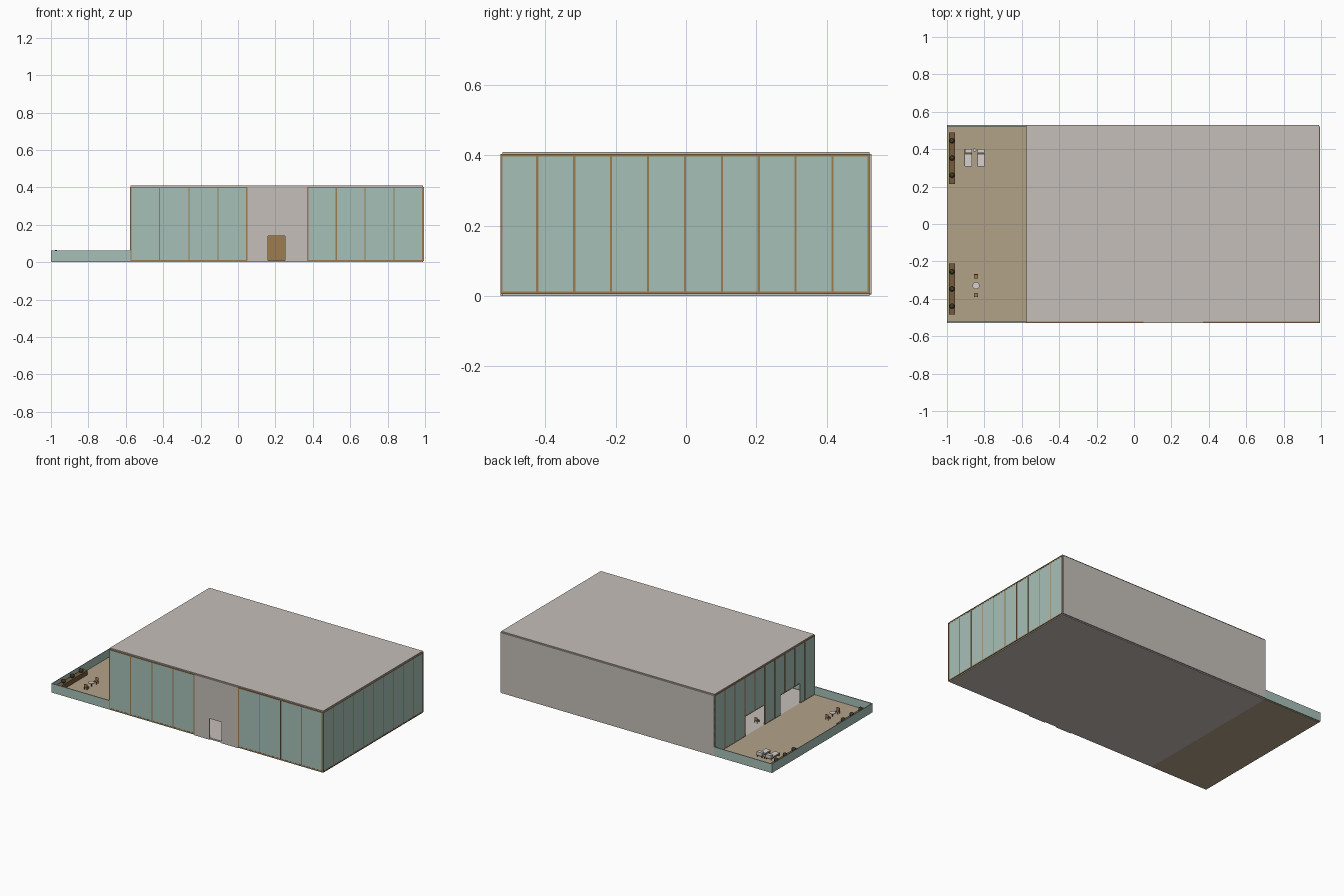
import bpy, bmesh
from mathutils import Matrix, Vector

cube = bpy.data.objects.get("Cube")
if cube:
    bpy.data.objects.remove(cube, do_unlink=True)


def material(name, rgb):
    m = bpy.data.materials.new(name)
    m.use_nodes = True
    color = (*rgb, 1)
    m.diffuse_color = color
    m.node_tree.nodes["Principled BSDF"].inputs["Base Color"].default_value = color
    return m


CONCRETE = material("warm grey concrete", (0.56, 0.52, 0.48))
GLASS = material("pale teal glass", (0.39, 0.53, 0.48))
DECKING = material("tan decking", (0.45, 0.36, 0.25))
WOOD = material("brown wood", (0.34, 0.20, 0.085))
DARK = material("dark brown planter", (0.18, 0.105, 0.05))
LEAF = material("dark foliage", (0.07, 0.06, 0.035))
WHITE = material("off white cushion", (0.66, 0.64, 0.61))


def finish(name, bm, mat):
    mesh = bpy.data.meshes.new(name)
    bm.to_mesh(mesh)
    bm.free()
    mesh.materials.append(mat)
    ob = bpy.data.objects.new(name, mesh)
    bpy.context.collection.objects.link(ob)
    return ob


def boxes(name, spans, mat):
    """One object from boxes given as (x0, x1, y0, y1, z0, z1)."""
    bm = bmesh.new()
    for x0, x1, y0, y1, z0, z1 in spans:
        mid = Vector((x0 + x1, y0 + y1, z0 + z1)) / 2
        size = Matrix.Diagonal((x1 - x0, y1 - y0, z1 - z0, 1))
        bmesh.ops.create_cube(bm, size=1, matrix=Matrix.Translation(mid) @ size)
    return finish(name, bm, mat)


def around(x, y, w, d, z0, z1):
    return (x - w / 2, x + w / 2, y - d / 2, y + d / 2, z0, z1)


# Main outline
LEFT, RIGHT, SIDE, OUT = -0.575, 0.99, 0.522, 0.528
LOW, HIGH, DOOR = 0.006, 0.403, 0.14


def glazing(name, axis, at, start, end, count, gaps=()):
    """Glass wall along an axis with mullions, rails and door gaps."""
    def span(a, b, z0, z1, half):
        if axis == "x":
            return (a, b, at - half, at + half, z0, z1)
        return (at - half, at + half, a, b, z0, z1)

    panes, edge = [], start
    for a, b in gaps:
        panes += [span(edge, a, LOW, HIGH, 0.002), span(a, b, DOOR, HIGH, 0.002)]
        edge = b
    panes.append(span(edge, end, LOW, HIGH, 0.002))
    boxes(name + "_glass", panes, GLASS)

    bars = [span(start, end, HIGH - 0.007, HIGH, 0.003)]
    edge = start
    for a, b in list(gaps) + [(end, end)]:
        bars.append(span(edge, a, LOW, LOW + 0.007, 0.003))
        edge = b
    for i in range(count + 1):
        p = start + (end - start) * i / count
        p = min(max(p, start + 0.003), end - 0.003)
        in_gap = any(a + 0.01 < p < b - 0.01 for a, b in gaps)
        bars.append(span(p - 0.003, p + 0.003, DOOR if in_gap else LOW, HIGH, 0.003))
    for a, b in gaps:
        bars.append(span(a, b, DOOR, DOOR + 0.005, 0.003))
    boxes(name + "_frame", bars, WOOD)


# Slabs and solid walls
boxes("floor_slab", [(LEFT, RIGHT, -SIDE, SIDE, 0, 0.01)], CONCRETE)
boxes("roof_slab", [(LEFT, RIGHT, -SIDE, SIDE, 0.4, 0.41)], CONCRETE)
boxes("back_wall", [(LEFT, RIGHT, SIDE, OUT, LOW, HIGH)], CONCRETE)
D0, D1 = 0.16, 0.25
E0, E1 = 0.05, 0.37
boxes("entrance_wall", [(E0, D0, -OUT, -SIDE, 0, HIGH), (D1, E1, -OUT, -SIDE, 0, HIGH),
                        (D0, D1, -OUT, -SIDE, DOOR, HIGH)], CONCRETE)
boxes("inner_partition", [(E0, E1, 0, 0.01, 0.01, 0.2)], WOOD)

# Glass walls
FRONT = -0.525
glazing("front_right", "x", FRONT, LEFT, E0, 4)
glazing("front_left", "x", FRONT, E1, RIGHT, 4)
glazing("left_side", "y", RIGHT + 0.002, -OUT, SIDE, 10)
glazing("terrace_side", "y", LEFT, -OUT, SIDE, 10, [(-0.37, -0.165), (0.0, 0.21)])

# Terrace with low glass balustrade
boxes("terrace_deck", [(-0.996, LEFT, -SIDE, SIDE, 0, 0.01)], DECKING)
RAIL = 0.063
boxes("balustrade", [(-1, -0.996, -OUT, OUT, 0.004, RAIL),
                     (-1, LEFT, -OUT, -SIDE, 0.004, RAIL),
                     (-1, LEFT, SIDE, OUT, 0.004, RAIL)], GLASS)

# Planters with three shrubs each
for label, y0, y1 in (("front", -0.485, -0.21), ("back", 0.215, 0.49)):
    boxes(label + "_planter", [(-0.99, -0.957, y0, y1, 0.01, 0.04)], DARK)
    bm = bmesh.new()
    for i in (-1, 0, 1):
        spot = Vector((-0.973, (y0 + y1) / 2 + i * 0.092, 0.052))
        bmesh.ops.create_icosphere(bm, subdivisions=2, radius=0.014,
                                   matrix=Matrix.Translation(spot))
    finish(label + "_shrubs", bm, LEAF)

# Sun loungers with raised backs
for label, x in (("right", -0.885), ("left", -0.818)):
    boxes(label + "_lounger_frame",
          [around(x, 0.355, 0.04, 0.09, 0.02, 0.024)] +
          [around(x + sx * 0.017, y, 0.004, 0.004, 0.01, 0.02)
           for sx in (-1, 1) for y in (0.315, 0.395)], DARK)
    boxes(label + "_lounger_cushion",
          [around(x, 0.34, 0.038, 0.065, 0.024, 0.029),
           around(x, 0.39, 0.038, 0.022, 0.024, 0.044)], WHITE)


def round_table(name, x, y, radius, height):
    for part, r, z0, z1, mat in (("top", radius, height - 0.004, height, WHITE),
                                 ("stem", 0.003, 0.01, height - 0.004, DARK)):
        bm = bmesh.new()
        bmesh.ops.create_cone(bm, cap_ends=True, segments=20, radius1=r, radius2=r,
                              depth=z1 - z0,
                              matrix=Matrix.Translation((x, y, (z0 + z1) / 2)))
        finish(name + "_" + part, bm, mat)


def chair(name, x, y, back):
    legs = [around(x + sx * 0.009, y + sy * 0.009, 0.003, 0.003, 0.01, 0.024)
            for sx in (-1, 1) for sy in (-1, 1)]
    boxes(name, legs + [around(x, y, 0.022, 0.022, 0.024, 0.027),
                        around(x, y + back * 0.01, 0.022, 0.003, 0.027, 0.046)], WOOD)


# Small tables and chairs
round_table("lounge_table", -0.852, 0.395, 0.009, 0.028)
round_table("dining_table", -0.845, -0.33, 0.019, 0.036)
chair("front_chair", -0.845, -0.38, -1)
chair("back_chair", -0.845, -0.28, 1)
chair("indoor_chair", -0.52, 0.0, 1)
